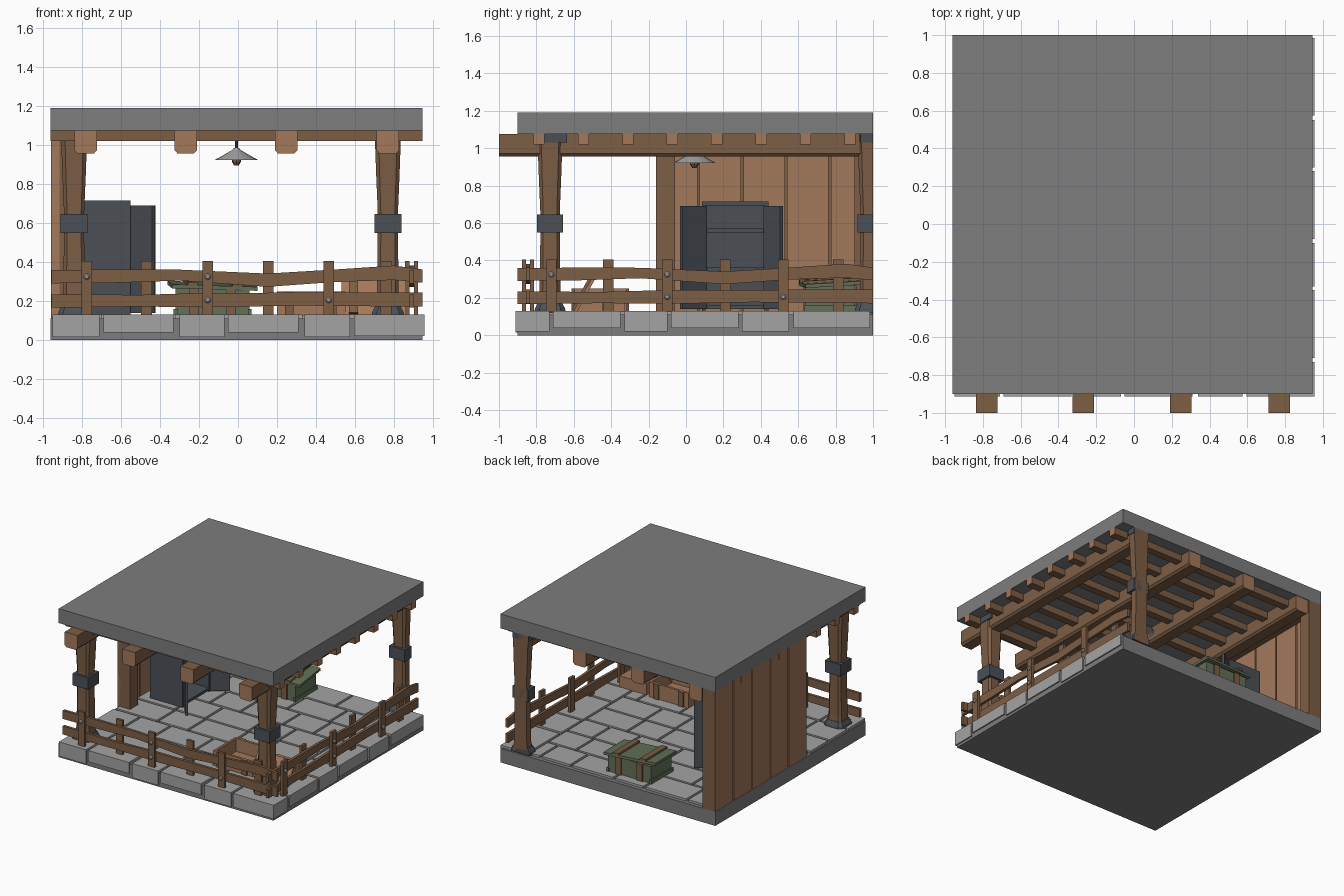
import bpy, bmesh, math
from mathutils import Vector, Euler

if "Cube" in bpy.data.objects:
    bpy.data.objects.remove(bpy.data.objects["Cube"])


def material(name, rgb):
    m = bpy.data.materials.new(name)
    m.diffuse_color = (*rgb, 1)
    m.use_nodes = True
    m.node_tree.nodes["Principled BSDF"].inputs["Base Color"].default_value = m.diffuse_color
    return m


SLAB = material("dark grey concrete", (0.205, 0.205, 0.205))
STONE = material("light grey stone", (0.37, 0.37, 0.37))
DARK = material("dark wood", (0.205, 0.112, 0.06))
LIGHT = material("light wood", (0.37, 0.19, 0.105))
METAL = material("blue grey metal", (0.07, 0.081, 0.094))
GREEN = material("green paint", (0.125, 0.165, 0.098))


def loft(name, rings, mat, cap=None):
    """Skin a list of point rings; the end caps may have their own colour."""
    bm = bmesh.new()
    vs = [[bm.verts.new(p) for p in r] for r in rings]
    n = len(rings[0])
    for a, b in zip(vs, vs[1:]):
        for i in range(n):
            j = (i + 1) % n
            bm.faces.new((a[i], a[j], b[j], b[i]))
    for r in (vs[0], vs[-1]):
        bm.faces.new(r).material_index = 1 if cap else 0
    bmesh.ops.recalc_face_normals(bm, faces=bm.faces)
    me = bpy.data.meshes.new(name)
    bm.to_mesh(me)
    bm.free()
    for m in (mat, cap):
        if m:
            me.materials.append(m)
    ob = bpy.data.objects.new(name, me)
    bpy.context.collection.objects.link(ob)
    return ob


def box(name, x0, x1, y0, y1, z0, z1, mat, rot=(0, 0, 0), pivot=None):
    ob = loft(name, [[(x0, y0, z), (x1, y0, z), (x1, y1, z), (x0, y1, z)] for z in (z0, z1)], mat)
    if any(rot):
        p = Vector(pivot or ((x0 + x1) / 2, (y0 + y1) / 2, (z0 + z1) / 2))
        r = Euler(rot).to_matrix()
        for v in ob.data.vertices:
            v.co = r @ (v.co - p) + p
    return ob


def disc(r, z, x=0, y=0, n=16):
    return [(x + r * math.cos(i * math.tau / n), y + r * math.sin(i * math.tau / n), z) for i in range(n)]


X0, X1, Y0, Y1 = -0.96, 0.945, -0.90, 1.0

# Base slab and roof slab
box("base_slab", X0, X1, Y0, Y1, 0, 0.112, SLAB)
box("roof_slab", X0, X1, Y0, Y1, 1.075, 1.19, SLAB)

# Edge stones along the front and right, hanging over the slab
front = [(-0.95, -0.71), (-0.69, -0.33), (-0.30, -0.07), (-0.05, 0.31), (0.34, 0.575)]
for i, (a, b) in enumerate(front):
    box("front_edge_stone", a, b, -0.912, -0.70, 0.015 if i % 2 == 0 else 0.04, 0.13, STONE)
box("corner_edge_stone", 0.595, 0.955, -0.912, -0.73, 0.02, 0.13, STONE)
right = [(-0.71, -0.35), (-0.33, -0.10), (-0.08, 0.28), (0.30, 0.55), (0.575, 0.985)]
for i, (a, b) in enumerate(right):
    box("right_edge_stone", 0.72, 0.955, a, b, 0.04 if i % 2 == 0 else 0.02, 0.13, STONE)

# Inner paving in staggered rows
rows = 7
depth = (0.99 + 0.68) / rows
for r in range(rows):
    y = -0.68 + r * depth
    x, k = X0 + 0.01 - 0.13 * (r % 3), r
    while x < 0.69:
        length = 0.36 if k % 2 else 0.25
        a, b = max(x, X0 + 0.01), min(x + length, 0.70)
        if b - a > 0.04:
            box("paving_stone", a, b, y, y + depth - 0.02, 0.10, 0.13, STONE)
        x += length + 0.02
        k += 1

# Roof beams with chamfered lower edges, running front to back
for x in (-0.78, -0.268, 0.247, 0.768):
    prof = [(-.057, 1.075), (-.057, .972), (-.042, .956), (.042, .956), (.057, .972), (.057, 1.075)]
    loft("roof_beam", [[(x + u, y, z) for u, z in prof] for y in (-1.0, 0.995)], DARK, LIGHT)

# Joists running across above the beams
for i in range(8):
    y = -0.786 + i * 0.2376
    loft("roof_joist", [[(x, y - .03, 1.02), (x, y + .03, 1.02), (x, y + .03, 1.078), (x, y - .03, 1.078)]
                        for x in (X0, X1)], DARK, LIGHT)


# Flared posts with metal foot, band and cap; the back one is cut at the edge
def square(x, y, h, z):
    c = h * 0.7
    pts = [(-h, -c), (-c, -h), (c, -h), (h, -c), (h, c), (c, h), (-c, h), (-h, c)]
    return [(x + u, min(y + v, 1.0), z) for u, v in pts]


def sleeve(name, x, y, h, z0, z1):
    box(name, x - h, x + h, y - h, min(y + h, 1.0), z0, z1, METAL)


for x, y in ((-0.84, -0.727), (0.768, -0.727), (0.768, 0.985)):
    levels = [(0.12, .066), (0.22, .056), (0.50, .052), (0.66, .052), (0.85, .06), (1.075, .068)]
    loft("roof_post", [square(x, y, h, z) for z, h in levels], DARK)
    sleeve("post_band", x, y, 0.069, 0.55, 0.645)
    loft("post_foot", [square(x, y, h, z) for z, h in ((0.12, .085), (0.145, .08), (0.175, .064))], METAL)
    sleeve("post_cap", x, y + 0.02, 0.072, 1.03, 1.077)

# Left plank wall with inner end posts
box("wall_backing", -0.945, -0.93, -0.155, 0.995, 0.12, 1.077, DARK)
for i in range(5):
    a = -0.16 + i * 0.2335
    box("wall_plank", -0.958, -0.915, a, min(a + 0.221, 1.0), 0.11, 1.077, LIGHT)
for a in (-0.16, 0.90):
    box("wall_end_post", -0.957, -0.845, a, a + 0.10, 0.11, 1.077, DARK)
box("wall_top_plate", -0.93, -0.86, -0.06, 0.90, 1.0, 1.075, DARK)

# Fences: w is the distance outward from the rail centre
RAILS = [[(-.955, .325, .034), (-.62, .328, .034), (-.3, .333, .028), (.15, .307, .034),
          (.5, .33, .032), (.8, .345, .037), (.945, .328, .034)],
         [(-.955, .2, .034), (-.5, .202, .03), (-.155, .205, .037), (.3, .21, .033), (.945, .208, .037)]]


def fence(side, place):
    for rail in RAILS:
        loft(side + "_fence_rail", [[place(u, w, z + s * h) for w, s in ((-.011, -1), (.011, -1), (.011, 1), (-.011, 1))]
                                    for u, z, h in rail], DARK)
    for i, u in enumerate((-.775, -.47, -.155, .155, .465, .758)):
        w = 0.022 if i % 2 == 0 else -0.022
        loft(side + "_fence_post", [[place(u + a, w + b, z) for a, b in
             ((-.028, -.011), (.028, -.011), (.028, .011), (-.028, .011))] for z in (.125, .405)], DARK)
    for u, z in ((-.775, .325), (-.155, .325), (-.155, .205), (.465, .205)):
        loft(side + "_fence_bolt", [[place(u + p[0], w, z + p[1]) for p in disc(r, 0, n=8)]
                                    for w, r in ((.03, .016), (.04, .016), (.047, .009))], STONE)


fence("front", lambda u, w, z: (u, -0.845 - w, z))
fence("right", lambda u, w, z: (0.89 + w, u + 0.055, z))

# Hanging lamp
LX, LY = -0.008, 0.045
loft("lamp_rod", [disc(.008, z, LX, LY, 8) for z in (.97, 1.077)], METAL)
loft("lamp_shade", [disc(r, z, LX, LY) for z, r in ((.93, .10), (.922, .112), (.975, .02), (.985, .014))], STONE)
loft("lamp_bulb", [disc(r, z, LX, LY, 8) for z, r in ((.895, .012), (.915, .024), (.935, .024))], DARK)

# Metal cabinet with open doors, facing +x
box("cabinet_back", -0.84, -0.82, 0.085, 0.44, 0.14, 0.715, METAL)
for a in (0.085, 0.42):
    box("cabinet_side", -0.84, -0.55, a, a + 0.02, 0.13, 0.715, METAL)
for z in (0.14, 0.345, 0.55, 0.695):
    box("cabinet_shelf", -0.835, -0.552, 0.09, 0.435, z, z + 0.02, METAL)
box("left_cabinet_door", -0.55, -0.532, -0.07, 0.10, 0.14, 0.69, METAL, (0, 0, 0.69), (-0.55, 0.10, 0.4))
box("right_cabinet_door", -0.55, -0.532, 0.43, 0.575, 0.14, 0.69, METAL, (0, 0, -0.92), (-0.55, 0.43, 0.4))

# Green crate with a slightly skewed lid
C = (-0.13, 0.77, 0.28)
box("green_crate", -0.32, 0.06, 0.64, 0.90, 0.125, 0.265, GREEN)
for x in (-0.25, -0.06):
    box("green_crate_strap", x, x + 0.05, 0.628, 0.912, 0.128, 0.265, DARK)
for x in (-0.33, 0.05):
    box("green_crate_end_frame", x, x + 0.02, 0.63, 0.91, 0.13, 0.16, GREEN)
LID = (0.06, 0.03, 0.08)
box("green_crate_lid", -0.35, 0.09, 0.62, 0.92, 0.268, 0.288, GREEN, LID, C)
for x in (-0.27, -0.04):
    box("green_crate_lid_strap", x, x + 0.05, 0.615, 0.925, 0.286, 0.303, DARK, LID, C)

# Open wooden crate by the front fence, with its lid leaning beside it
box("wood_crate_floor", 0.2, 0.55, -0.60, -0.32, 0.125, 0.145, LIGHT)
for y in (-0.60, -0.335):
    box("wood_crate_long_side", 0.2, 0.55, y, y + 0.018, 0.125, 0.25, LIGHT)
for x in (0.2, 0.532):
    box("wood_crate_short_side", x, x + 0.018, -0.60, -0.32, 0.125, 0.25, LIGHT)
for x in (0.24, 0.46):
    for y in (-0.612, -0.32):
        box("wood_crate_strap", x, x + 0.045, y, y + 0.014, 0.125, 0.25, DARK)
P = (0.7, -0.6, 0.13)
TILT = (-0.5, 0, 0)
box("leaning_lid", 0.53, 0.86, -0.60, -0.582, 0.13, 0.33, LIGHT, TILT, P)
for x in (0.57, 0.77):
    box("leaning_lid_strap", x, x + 0.045, -0.615, -0.60, 0.135, 0.325, DARK, TILT, P)
box("lid_support_block", 0.58, 0.82, -0.45, -0.33, 0.125, 0.22, LIGHT)
